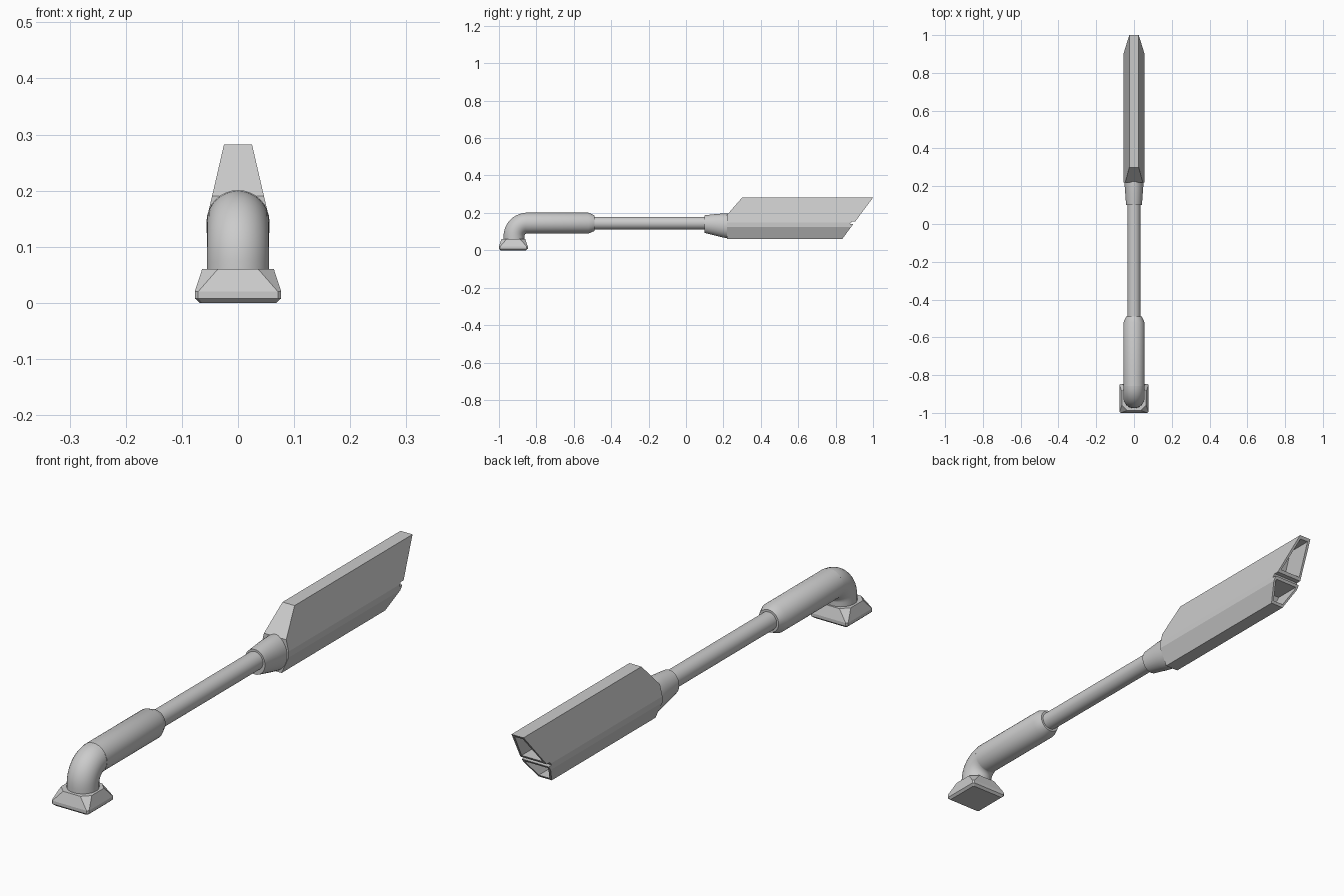
import bpy, bmesh, math

if "Cube" in bpy.data.objects:
    bpy.data.objects.remove(bpy.data.objects["Cube"])

AXIS_Z = 0.145


def loft(name, rings, smooth=True):
    """Skin a list of equal-length point rings and cap both ends."""
    bm = bmesh.new()
    loops = [[bm.verts.new(p) for p in r] for r in rings]
    n = len(loops[0])
    for a, b in zip(loops, loops[1:]):
        for i in range(n):
            j = (i + 1) % n
            bm.faces.new((a[i], a[j], b[j], b[i]))
    bm.faces.new(loops[0])
    bm.faces.new(loops[-1])
    bmesh.ops.recalc_face_normals(bm, faces=bm.faces)
    me = bpy.data.meshes.new(name)
    bm.to_mesh(me)
    bm.free()
    ob = bpy.data.objects.new(name, me)
    bpy.context.collection.objects.link(ob)
    bpy.ops.object.select_all(action='DESELECT')
    ob.select_set(True)
    bpy.context.view_layer.objects.active = ob
    if smooth:
        bpy.ops.object.shade_smooth_by_angle(angle=math.radians(30))
    return ob


def oval(y, rx, rz, z=AXIS_Z, n=32):
    return [(rx * math.cos(2 * math.pi * i / n), y, z + rz * math.sin(2 * math.pi * i / n))
            for i in range(n)]


def tube(name, profile):
    return loft(name, [oval(y, r, r) for y, r in profile])


# square foot with chamfered corners
def foot_ring(h, c, z, cy=-0.923):
    pts = [(h, h - c), (h - c, h), (c - h, h), (-h, h - c),
           (-h, c - h), (c - h, -h), (h - c, -h), (h, c - h)]
    return [(x, cy + y, z) for x, y in pts]


loft("foot", [foot_ring(0.068, 0.004, 0), foot_ring(0.077, 0.006, 0.008),
              foot_ring(0.077, 0.006, 0.02), foot_ring(0.064, 0.028, 0.06)], smooth=False)


# elbow from the foot to the horizontal pipe
def elbow_ring(a, drop=0.0, bend=0.07, r=0.0555, n=32):
    ring = []
    for i in range(n):
        t = 2 * math.pi * i / n
        d = bend + r * math.cos(t)
        ring.append((r * math.sin(t), -0.85 - d * math.cos(a), 0.075 - drop + d * math.sin(a)))
    return ring


loft("elbow", [elbow_ring(0, 0.025)] + [elbow_ring(math.pi / 2 * k / 10) for k in range(11)])

# straight pipes
tube("grip_sleeve", [(-0.862, 0.052), (-0.857, 0.056), (-0.522, 0.056), (-0.49, 0.042)])
tube("shaft", [(-0.50, 0.034), (0.14, 0.034)])

# flared collar
loft("collar", [oval(0.10, 0.042, 0.047, 0.14), oval(0.17, 0.047, 0.060, 0.135),
                oval(0.21, 0.050, 0.065, 0.131), oval(0.24, 0.050, 0.065, 0.131)])


# head: faceted section with slanted front top and slanted open end
def end_y(z):
    return 1.0 - (0.282 - z) * 0.743


def front_y(z):
    return 0.22 + max(0, z - 0.19) * 0.87


HALF = [(0.027, 0.06), (0.056, 0.125), (0.056, 0.148), (0.0463, 0.19), (0.025, 0.282)]


def section(half, fy):
    return [(x, fy(z), z) for x, z in half] + [(-x, fy(z), z) for x, z in reversed(half)]


head = loft("head", [section(HALF, front_y), section(HALF, end_y)], smooth=False)
# the bent front cap is split into planar quads
bm = bmesh.new()
bm.from_mesh(head.data)
bm.verts.ensure_lookup_table()
bmesh.ops.connect_vert_pair(bm, verts=[bm.verts[3], bm.verts[6]])
bm.to_mesh(head.data)
bm.free()

# recesses: upper opening, lower opening, dividing slot
cuts = [
    ([(0.044, 0.164), (0.017, 0.272)], 0.10),
    ([(0.022, 0.069), (0.047, 0.125), (0.047, 0.132)], 0.10),
    ([(0.08, 0.141), (0.08, 0.154)], 0.018),
]
for half, depth in cuts:
    cutter = loft("cutter", [section(half, lambda z: end_y(z) - depth),
                             section(half, lambda z: end_y(z) + 0.05)], smooth=False)
    cutter.hide_render = True
    bpy.context.view_layer.objects.active = head
    mod = head.modifiers.new("recess", 'BOOLEAN')
    mod.operation, mod.solver, mod.object = 'DIFFERENCE', 'EXACT', cutter
    bpy.ops.object.modifier_apply(modifier=mod.name)
    bpy.data.objects.remove(cutter)
